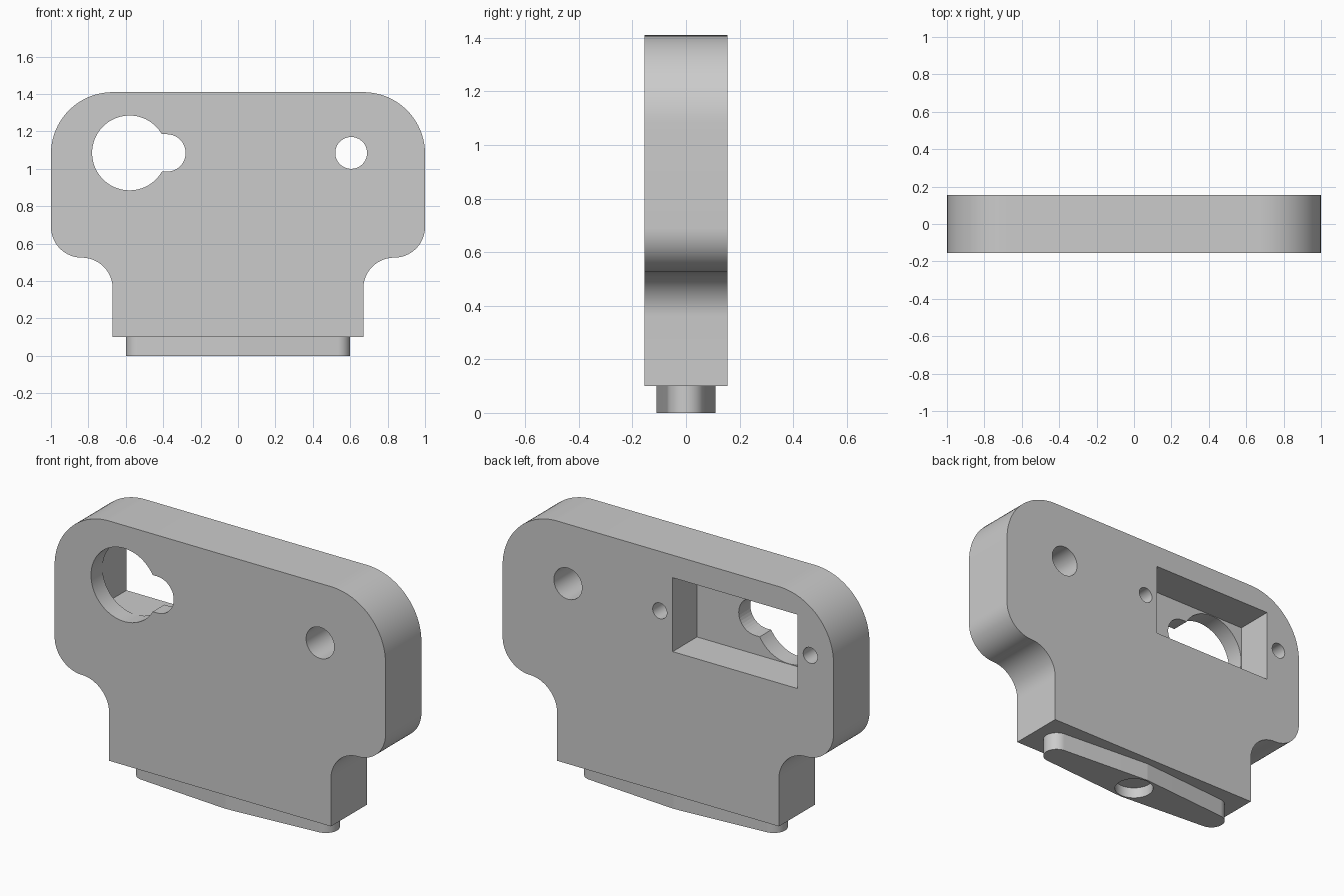
import bpy, bmesh
from math import cos, sin, radians
from mathutils import Vector

if "Cube" in bpy.data.objects:
    bpy.data.objects.remove(bpy.data.objects["Cube"])


def arc(cx, cy, r, a0, a1, n=20):
    """Points along an arc, angles in degrees."""
    step = (a1 - a0) / n
    return [(cx + r * cos(radians(a0 + i * step)),
             cy + r * sin(radians(a0 + i * step))) for i in range(n + 1)]


def circle(cx, cy, r, n=72):
    return arc(cx, cy, r, 0, 360, n)[:-1]


def rect(x0, x1, y0, y1):
    return [(x0, y0), (x1, y0), (x1, y1), (x0, y1)]


def prism(name, outline, lo, hi, axis='Y'):
    """Extrude an outline along Y (points are x, z) or Z (points are x, y)."""
    def place(a, b, d):
        return Vector((a, d, b)) if axis == 'Y' else Vector((a, b, d))
    bm = bmesh.new()
    base = bm.faces.new([bm.verts.new(place(a, b, lo)) for a, b in outline])
    ext = bmesh.ops.extrude_face_region(bm, geom=[base])
    top = [v for v in ext['geom'] if isinstance(v, bmesh.types.BMVert)]
    bmesh.ops.translate(bm, verts=top, vec=place(0, 0, hi - lo))
    bmesh.ops.recalc_face_normals(bm, faces=bm.faces)
    mesh = bpy.data.meshes.new(name)
    bm.to_mesh(mesh)
    bm.free()
    obj = bpy.data.objects.new(name, mesh)
    bpy.context.collection.objects.link(obj)
    return obj


def cut(target, outline, lo, hi, axis='Y'):
    """Subtract a prism from the target and discard the cutter."""
    cutter = prism("cutter", outline, lo, hi, axis)
    cutter.hide_render = True
    mod = target.modifiers.new("cut", 'BOOLEAN')
    mod.operation, mod.solver, mod.object = 'DIFFERENCE', 'EXACT', cutter
    bpy.context.view_layer.objects.active = target
    bpy.ops.object.modifier_apply(modifier=mod.name)
    bpy.data.objects.remove(cutter, do_unlink=True)


def smooth(obj):
    bpy.ops.object.select_all(action='DESELECT')
    obj.select_set(True)
    bpy.context.view_layer.objects.active = obj
    bpy.ops.object.shade_smooth_by_angle(angle=radians(7))


HALF = 0.155       # half thickness of the plate
HOLE_Z = 1.085     # height shared by all holes

# Plate: right half outline from the bottom up, mirrored to the left
right = [(0.67, 0.10)]
right += arc(0.835, 0.36, 0.165, 180, 90)
right += arc(0.835, 0.69, 0.165, -90, 0)[1:]
right += arc(0.67, 1.08, 0.33, 0, 90)
plate = prism("plate", right + [(-x, z) for x, z in reversed(right)], -HALF, HALF)

# Rectangular pocket in the back
cut(plate, rect(-0.782, -0.028, HOLE_Z - 0.202, HOLE_Z + 0.202), -0.055, 0.3)

# Keyhole through the thin front wall: round opening with a rounded slot
cut(plate, circle(-0.58, HOLE_Z, 0.2), -0.3, 0.02)
slot = [(-0.55, HOLE_Z - 0.1)] + arc(-0.38, HOLE_Z, 0.1, -90, 90) + [(-0.55, HOLE_Z + 0.1)]
cut(plate, slot, -0.3, 0.03)

# Through hole on the other side
cut(plate, circle(0.605, HOLE_Z, 0.085), -0.3, 0.3)

# Two blind screw holes beside the pocket
for x in (0.05, -0.86):
    cut(plate, circle(x, HOLE_Z, 0.043, 64), -0.055, 0.3)

# Foot: shallow diamond with rounded ends and a round recess underneath
end = arc(0.53, 0, 0.07, -85.7, 85.7, 32)
foot_outline = [(0, -0.11)] + end + [(0, 0.11)] + [(-x, -y) for x, y in end]
foot = prism("foot", foot_outline, 0, 0.10, 'Z')
cut(foot, circle(0, 0, 0.1), -0.1, 0.06, 'Z')

for part in (plate, foot):
    smooth(part)
